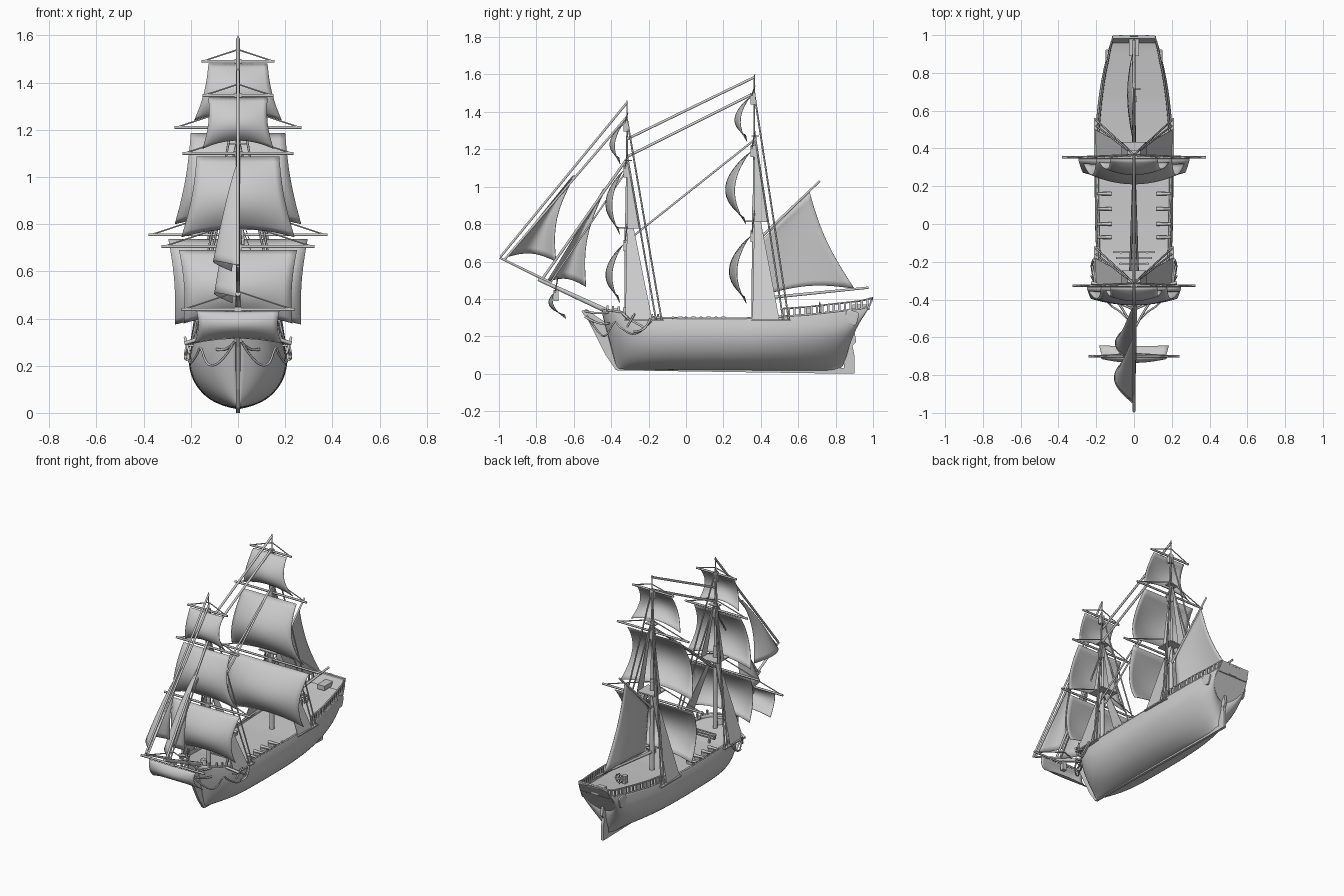
import bpy, math
from mathutils import Vector

if "Cube" in bpy.data.objects:
    bpy.data.objects.remove(bpy.data.objects["Cube"])

def mesh(name, verts, faces, thick=0, sub=0, smooth=True):
    me = bpy.data.meshes.new(name)
    me.from_pydata([tuple(v) for v in verts], [], faces)
    me.update()
    for p in me.polygons:
        p.use_smooth = smooth
    ob = bpy.data.objects.new(name, me)
    bpy.context.collection.objects.link(ob)
    if sub:
        m = ob.modifiers.new("sub", 'SUBSURF')
        m.levels = m.render_levels = sub
    if thick:
        m = ob.modifiers.new("solid", 'SOLIDIFY')
        m.thickness, m.offset = thick, 0
    return ob

def grid(name, f, nu, nv, **kw):
    vs = [f(i / nu, j / nv) for j in range(nv + 1) for i in range(nu + 1)]
    w = nu + 1
    fs = [(j*w+i, j*w+i+1, (j+1)*w+i+1, (j+1)*w+i) for j in range(nv) for i in range(nu)]
    return mesh(name, vs, fs, **kw)

def spar(name, pts, r, r2=None, smooth=False):
    cu = bpy.data.curves.new(name, 'CURVE')
    cu.dimensions, cu.bevel_depth, cu.bevel_resolution = '3D', r, 1
    cu.use_fill_caps = True
    s = cu.splines.new('NURBS' if smooth else 'POLY')
    s.points.add(len(pts) - 1)
    for i, p in enumerate(pts):
        s.points[i].co = (*p, 1)
        s.points[i].radius = 1 + ((r2 or r) / r - 1) * i / (len(pts) - 1)
    if smooth:
        s.use_endpoint_u, s.order_u = True, 3
    ob = bpy.data.objects.new(name, cu)
    bpy.context.collection.objects.link(ob)
    return ob

def box(name, c, s, rx=0):
    bpy.ops.mesh.primitive_cube_add(size=1, location=c, rotation=(rx, 0, 0))
    ob = bpy.context.object
    ob.name, ob.scale = name, s
    return ob

def plate(name, prof, hx):
    # side profile (y, z) extruded across x
    n = len(prof)
    vs = [(sx * hx, y, z) for sx in (-1, 1) for y, z in prof]
    fs = [tuple(range(n))[::-1], tuple(range(n, 2*n))]
    fs += [(i, (i+1) % n, n+(i+1) % n, n+i) for i in range(n)]
    return mesh(name, vs, fs, smooth=False)

# hull: stations (y, rake, half width, keel z, sheer z, fineness)
ST = [(-.365, -.085, .010, .02, .34, 1), (-.35, -.08, .075, .022, .34, 1.3),
      (-.31, -.07, .135, .02, .335, 1.2), (-.25, -.04, .178, .02, .32, 1.1),
      (-.15, -.01, .2, .02, .30, 1), (0, 0, .206, .02, .295, 1),
      (.3, 0, .208, .018, .295, 1), (.5, 0, .205, .016, .305, 1.2),
      (.65, 0, .19, .014, .315, 1.6), (.78, 0, .17, .012, .33, 2.5),
      (.84, .03, .15, .02, .34, 4), (.865, .09, .132, .14, .35, 2.3), (.87, .11, .122, .19, .36, 1.2)]
SEC = [(0, 0), (.3, .05), (.6, .15), (.86, .35), (1, .62), (.98, .84), (.92, 1)]

def section(s):
    y, rk, w, zb, zt, p = s
    half = [(w * a**p if b < .6 else w * a, y + rk * b, zb + (zt - zb) * b) for a, b in SEC]
    return [(-x, yy, z) for x, yy, z in half[:0:-1]] + half

secs = [section(s) for s in ST]
n = len(secs[0])
grid("hull", lambda u, v: secs[round(v * (len(ST)-1))][round(u * (n-1))], n - 1, len(ST) - 1, sub=2, thick=.008)
mesh("transom", secs[-1] + [(.11, .995, .395), (0, .998, .41), (-.11, .995, .395)], [tuple(range(n + 3))], thick=.008, smooth=False)

def sheer(y):
    T = [(s[0] + s[1], s[2] * .92, s[4]) for s in ST]
    for a, b in zip(T, T[1:]):
        if y <= b[0]:
            t = max(0, (y - a[0]) / (b[0] - a[0]))
            return a[1] + (b[1]-a[1]) * t, a[2] + (b[2]-a[2]) * t
    return T[-1][1:]

def deck(u, v):
    y = -.445 + 1.42 * v
    w, z = sheer(y)
    return ((2*u - 1) * (w - .002), y, z - .02)
grid("deck", deck, 2, 40)
for s in (-1, 1):
    spar("gunwale", [(s*sheer(y)[0], y, sheer(y)[1]) for y in [-.45 + .0355*i for i in range(41)]], .006)
    ys = [.52 + .03*i for i in range(16)]
    spar("stern_rail", [(s*sheer(y)[0], y, sheer(y)[1] + .042) for y in ys] + [(s*.11, .994, .405)], .005)
    for y in ys:
        w, z = sheer(y)
        box("rail_post", (s*w, y, z + .02), (.009, .012, .04))
    # bow rails and their posts
    for y in (-.42, -.39, -.36, -.33, -.3):
        w, z = sheer(y)
        box("bow_post", (s*w, y, z + .012), (.01, .012, .03))
    for z0, z1 in ((.33, .335), (.27, .305)):
        spar("head_rail", [(s*.09, -.41, z0), (s*.05, -.46, z0 - .015), (s*.012, -.54, z1)], .006, smooth=True)
    # quarter badge, cannons, port lids
    b = box("quarter_badge", (s*.143, .885, .3), (.016, .07, .075), -.3)
    m = b.modifiers.new("bev", 'BEVEL')
    m.width, m.segments = .2, 2
    for y in (.16, .08, 0, -.07):
        spar("cannon", [(s*.118, y, .298), (s*.195, y, .300)], .010, .007)
        box("cannon_carriage", (s*.145, y, .284), (.045, .022, .016))
        box("port_lid", (s*.192, y + .04, .3), (.01, .02, .012))
    # anchor
    spar("anchor_shank", [(s*.205, -.31, .295), (s*.222, -.22, .245)], .006)
    spar("anchor_stock", [(s*.205, -.315, .25), (s*.225, -.275, .32)], .006)
    spar("anchor_arms", [(s*.215, -.19, .295), (s*.225, -.21, .25), (s*.222, -.25, .225), (s*.215, -.28, .225)], .006, smooth=True)
    spar("cathead", [(s*.13, -.34, .325), (s*.225, -.31, .295)], .009)
    spar("anchor_cable", [(s*.01, -.53, .31), (s*.06, -.47, .22), (s*.13, -.43, .19), (s*.16, -.38, .29),
                          (s*.17, -.36, .25), (s*.215, -.26, .19), (s*.21, -.18, .29)], .005, smooth=True)

# keel, stem, rudder
plate("keel", [(-.37, .018), (.86, 0), (.86, .03), (-.36, .04)], .008)
plate("stem", [(-.34, .018), (-.375, .02), (-.43, .1), (-.48, .2), (-.52, .28), (-.56, .335), (-.53, .345),
               (-.47, .30), (-.42, .27), (-.38, .12)], .009)
plate("rudder", [(.845, 0), (.9, 0), (.9, .1), (.89, .15), (.91, .17), (.9, .23), (.865, .23), (.845, .12)], .009)
box("taffrail", (0, .99, .402), (.22, .016, .012))

# deck furniture
for i in range(3):
    box("pin_rail", (0, -.15 - .03*i, .315), (.22 - .03*i, .008, .008))
for s in (-1, 1):
    for y in (-.15, -.21):
        box("rail_leg", (s*.07, y, .3), (.01, .01, .04))
box("skylight", (0, .935, .355), (.055, .09, .03))
box("binnacle", (0, .66, .325), (.03, .03, .05))
bpy.ops.mesh.primitive_torus_add(location=(0, .715, .35), rotation=(math.pi/2, 0, 0), major_radius=.028,
                                 minor_radius=.004, major_segments=16, minor_segments=6)
bpy.context.object.name = "steering_wheel"
for k in range(4):
    c, d = math.cos(k*math.pi/4) * .036, math.sin(k*math.pi/4) * .036
    spar("wheel_spoke", [(-c, .715, .35 - d), (c, .715, .35 + d)], .0025)
spar("capstan", [(0, -.37, .31), (0, -.37, .35)], .025, .02)

# square sails
def sail(name, y, zt, zb, wt, wb, bulge, dy=0, arch=.035):
    def f(u, v):
        k = 2*u - 1
        w = wt + (wb - wt) * v - .012 * math.sin(math.pi * v)
        b = bulge * math.sin(math.pi * v * .95)**.85 * (.62 + .38 * (1 - k*k))
        return (k * w, y + dy * v - b, zt + (zb - zt) * v + arch * v**3 * (1 - k*k))
    grid(name, f, 14, 14, thick=.003)

def yard(name, y, z, h):
    spar(name, [(-h, y, z), (-h*.5, y, z), (0, y, z), (h*.5, y, z), (h, y, z)], .007)
    for s in (-1, 1):
        spar(name + "_lift", [(s*h*.97, y, z), (0, y + .015, z + .32*h)], .0035)
    box(name + "_sling", (0, y + .005, z - .02), (.03, .025, .06))

# masts, tops, yards, shrouds
# (name, y, height, top z, upper shroud z, [(yard z, half, sail top, sail bottom, top w, bottom w, bulge)])
MASTS = [("fore", -.315, 1.46, .78, 1.14,
          [(.705, .325, .69, .38, .25, .23, .09), (1.10, .235, 1.085, .745, .175, .24, .09), (1.345, .15, 1.335, 1.12, .125, .15, .068)]),
         ("main", .365, 1.60, .815, 1.27,
          [(.755, .38, .735, .375, .295, .268, .11), (1.21, .27, 1.185, .8, .2, .268, .13), (1.49, .155, 1.48, 1.24, .125, .185, .08)])]
for nm, y, h, zt, zu, yards in MASTS:
    spar(nm + "_lower_mast", [(0, y, .25), (0, y, zt + .08)], .017, .014)
    spar(nm + "_top_mast", [(0, y, zt - .02), (0, y, h)], .011, .003)
    box(nm + "_top_platform", (0, y + .01, zt), (.13, .12, .008))
    box(nm + "_crosstree", (0, y + .005, zu), (.07, .04, .006))
    for yz, half, st, sb, wt, wb, bu in yards:
        yard(nm + "_yard", y - .012, yz, half)
        sail(nm + "_square_sail", y - .02, st, sb, wt, wb, bu, dy=-.008)
    for s in (-1, 1):
        mesh(nm + "_shrouds", [(s*.2, y - .01, .285), (s*.205, y + .135, .285), (s*.02, y + .035, zt), (s*.02, y, zt)],
             [(0, 1, 2, 3)], thick=.003, smooth=False)
        mesh(nm + "_upper_shrouds", [(s*.065, y, zt), (s*.065, y + .07, zt), (s*.006, y + .01, zu), (s*.006, y, zu)],
             [(0, 1, 2, 3)], thick=.003, smooth=False)
        box(nm + "_channel", (s*.2, y + .09, .285), (.025, .21, .008))
        spar(nm + "_backstay", [(s*.2, y + .155, .285), (0, y, zu + .03)], .005)
        spar(nm + "_royal_backstay", [(s*.2, y + .185, .285), (0, y, h - .1)], .005)

# bowsprit, spritsail
spar("bowsprit", [(0, -.40, .325), (0, -.79, .505)], .016, .011)
spar("jib_boom", [(0, -.72, .485), (0, -.995, .62)], .009, .006)
yard("sprit_yard", -.7, .438, .24)
sail("sprit_sail", -.705, .43, .295, .175, .185, .06, dy=.07, arch=.02)

# stays between masts and to the jib boom: (from, to, radius, spread at lower end)
for a, b, r, dx in [((.365, 1.585), (-.315, 1.255), .008, 0), ((.365, 1.5), (-.315, 1.16), .008, 0),
                    ((.365, 1.25), (-.315, .71), .006, .022), ((.365, 1.25), (-.315, .71), .006, -.022),
                    ((-.315, 1.45), (-.992, .625), .007, 0), ((-.315, 1.375), (-.97, .61), .007, 0),
                    ((-.315, 1.15), (-.78, .49), .008, 0), ((-.315, 1.09), (-.73, .48), .005, 0)]:
    spar("stay", [(0, *a), (dx, *b)], r)

# fore-and-aft sails: corners as (y, z), bellied to one side
def aft_sail(name, tack, head, clew, throat, belly, hollow, fall):
    A, B, C, D = (Vector((0, *p)) for p in (tack, throat, head, clew))
    def f(u, v):
        p = A.lerp(B, v).lerp(D.lerp(C, v), u)
        p.x -= belly * math.sin(math.pi * u * .92) * (1 - v)**fall
        p.y -= hollow * u * math.sin(math.pi * v)
        p.z += .03 * math.sin(math.pi * u) * (1 - v)
        return p
    grid(name, f, 12, 14, thick=.003)
aft_sail("outer_jib", (-.955, .625), (-.595, 1.06), (-.695, .60), (-.605, 1.06), .105, .045, .8)
aft_sail("inner_jib", (-.745, .49), (-.43, .99), (-.535, .465), (-.44, .99), .1, .045, .8)
aft_sail("spanker", (.43, .425), (.66, .975), (.9, .455), (.405, .715), .035, .03, .5)
spar("gaff", [(0, .37, .70), (0, .715, 1.03)], .009, .006)
spar("spanker_boom", [(0, .375, .4), (0, .975, .46)], .01, .007)
